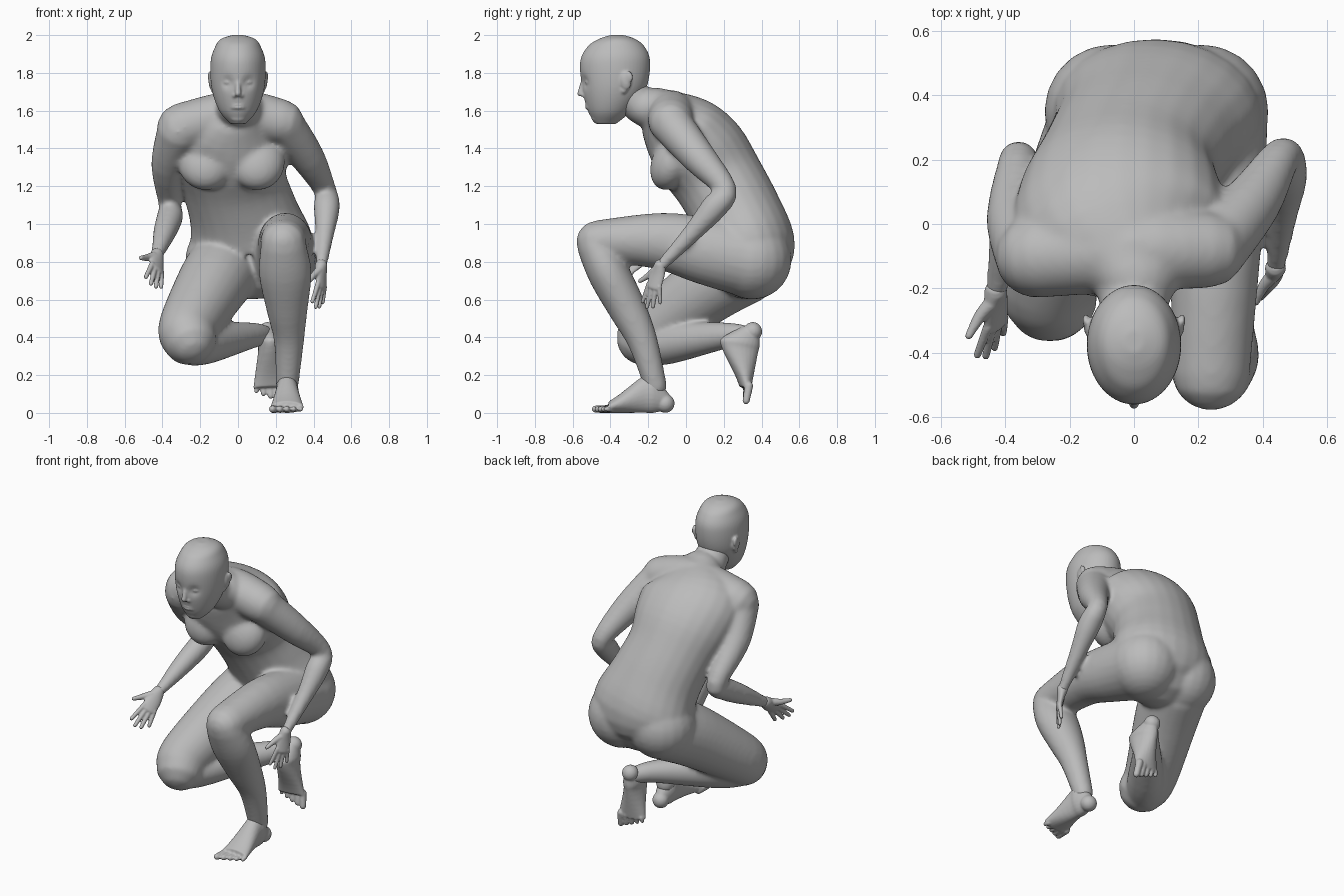
import bpy, bmesh, math
from mathutils import Vector, Matrix

old = bpy.data.objects.get("Cube")
if old:
    bpy.data.objects.remove(old, do_unlink=True)

GREY = (0.5, 0.5, 0.5, 1)
mat = bpy.data.materials.new("plain grey")
mat.use_nodes = True
mat.diffuse_color = GREY
mat.node_tree.nodes["Principled BSDF"].inputs["Base Color"].default_value = GREY


def smooth_path(keys, steps):
    """Catmull-Rom through (x, y, z, width, depth) keys."""
    keys = [Vector(key) for key in keys]
    keys = [keys[0]] + keys + [keys[-1]]
    path = []
    for before, start, end, after in zip(keys, keys[1:], keys[2:], keys[3:]):
        leave, arrive = (end - before) / 2, (after - start) / 2
        for i in range(steps):
            t = i / steps
            ease = t * t * (3 - 2 * t)
            path.append(start.lerp(end, ease) + leave * t * (1 - t) ** 2
                        - arrive * t * t * (1 - t))
    return path + [keys[-1]]


def tube(mesh, keys, ref=(1, 0, 0), axis=None, frame=Matrix(), sides=24, steps=4):
    """Loft of ellipses along a path, rounded off at both ends."""
    keys = [tuple(key) if len(key) == 5 else (*key, key[-1]) for key in keys]
    path = smooth_path(keys, steps)
    centres = [Vector(point[:3]) for point in path]
    rows = []
    for i, (centre, point) in enumerate(zip(centres, path)):
        ahead = centres[min(i + 1, len(path) - 1)]
        behind = centres[max(i - 1, 0)]
        along = Vector(axis) if axis else (ahead - behind).normalized()
        rows.append((centre, along, point[3], point[4]))
    if not axis:
        for end, sign in ((0, -1), (-1, 1)):
            centre, along, width, depth = rows[end]
            reach = along * sign * min(width, depth)
            caps = []
            for angle in (math.pi / 6, math.pi / 3, math.pi * 0.45):
                shrink = math.cos(angle)
                caps.append((centre + reach * math.sin(angle), along,
                             width * shrink, depth * shrink))
            rows = caps[::-1] + rows if end == 0 else rows + caps
    rings = []
    for centre, along, width, depth in rows:
        across = Vector(ref) - along * along.dot(Vector(ref))
        across.normalize()
        out = along.cross(across)
        ring = []
        for i in range(sides):
            turn = math.tau * i / sides
            spot = centre + across * width * math.cos(turn) + out * depth * math.sin(turn)
            ring.append(mesh.verts.new(frame @ spot))
        rings.append(ring)
    for lower, upper in zip(rings, rings[1:]):
        for i in range(sides):
            j = (i + 1) % sides
            mesh.faces.new((lower[i], lower[j], upper[j], upper[i]))
    mesh.faces.new(rings[0][::-1])
    mesh.faces.new(rings[-1])


def blob(mesh, centre, size, tilt=0):
    matrix = (Matrix.Translation(centre) @ Matrix.Rotation(tilt, 4, 'X')
              @ Matrix.Diagonal((*size, 1)))
    bmesh.ops.create_uvsphere(mesh, u_segments=20, v_segments=14, radius=1, matrix=matrix)


def finish(name, mesh, voxel, relax):
    """Fuse the overlapping pieces into one skin."""
    bmesh.ops.recalc_face_normals(mesh, faces=mesh.faces)
    data = bpy.data.meshes.new(name)
    mesh.to_mesh(data)
    mesh.free()
    data.materials.append(mat)
    part = bpy.data.objects.new(name, data)
    bpy.context.collection.objects.link(part)
    fuse = part.modifiers.new("fuse", 'REMESH')
    fuse.mode, fuse.voxel_size, fuse.use_smooth_shade = 'VOXEL', voxel, True
    smooth = part.modifiers.new("relax", 'SMOOTH')
    smooth.factor, smooth.iterations = 0.5, relax


# Torso, from pelvis to neck
body = bmesh.new()
tube(body, [(.07, .33, .8, .28, .2), (.07, .34, .88, .33, .24), (.03, .27, 1.05, .29, .24),
            (-.02, .18, 1.22, .28, .24), (-.04, .08, 1.37, .32, .25), (-.04, -.03, 1.49, .32, .22),
            (0, -.16, 1.6, .16, .13), (0, -.24, 1.63, .11, .1), (0, -.32, 1.71, .1)])
# Shoulder girdle, chest and buttocks
tube(body, [(-.3, -.1, 1.51, .13), (0, -.08, 1.58, .13), (.23, -.08, 1.54, .12)], ref=(0, 1, 0))
for x in (-.17, .1):
    blob(body, (x, -.07, 1.33), (.15, .11, .16), -.45)
for x in (-.07, .21):
    blob(body, (x, .35, .81), (.21, .21, .21))

# Arms
tube(body, [(.24, -.08, 1.53, .11), (.37, .07, 1.35, .09), (.46, .21, 1.18, .06),
            (.47, .15, 1.09, .07), (.46, .03, .95, .05), (.44, -.14, .77, .03)])
tube(body, [(-.31, -.11, 1.49, .12), (-.37, .02, 1.31, .09), (-.36, .2, 1.1, .06),
            (-.36, .13, 1.04, .07), (-.39, -.02, .95, .06), (-.43, -.22, .83, .03)])

# Raised leg: thigh, then shin
tube(body, [(.22, .3, .82, .2, .2), (.25, .1, .86, .16, .18), (.25, -.14, .91, .14, .15),
            (.24, -.47, .91, .12, .11)])
tube(body, [(.24, -.48, .89, .12, .1), (.25, -.41, .74, .14, .11), (.26, -.31, .55, .11, .1),
            (.27, -.23, .38, .08), (.26, -.16, .14, .06)])
# Kneeling leg: thigh, then shin
tube(body, [(-.07, .3, .77, .2), (-.14, .13, .67, .19), (-.26, -.15, .46, .16),
            (-.26, -.22, .4, .15)])
tube(body, [(-.25, -.2, .36, .11), (-.16, -.08, .37, .11), (.07, .21, .41, .07),
            (.15, .33, .41, .05)])
finish("body", body, .012, 14)


def frame_of(origin, width, length, size, flip):
    """Local axes for a hand or foot: x across, y towards the digits."""
    y = Vector(length).normalized()
    x = Vector(width)
    x = (x - y * x.dot(y)).normalized()
    turn = Matrix((x, y, x.cross(y) * flip)).transposed().to_4x4()
    return Matrix.Translation(origin) @ turn @ Matrix.Scale(size, 4)


# Hands: palm, four fingers and thumb
def hand(name, origin, width, length, size):
    mesh, frame = bmesh.new(), frame_of(origin, width, length, size, 1)
    tube(mesh, [(0, -.01, 0, .03), (0, .04, 0, .04, .02), (0, .1, 0, .04, .015)], frame=frame)
    for i, reach in enumerate((.08, .1, .09, .06)):
        x = .03 - .02 * i
        tube(mesh, [(x, .09, 0, .013), (x * 1.6, .1 + reach, -.02, .01)],
             frame=frame, sides=10)
    tube(mesh, [(.02, .02, 0, .02), (.05, .05, -.01, .016), (.09, .09, -.01, .01)],
         frame=frame, sides=12)
    finish(name, mesh, .005, 3)


hand("left_hand", (.44, -.14, .77), (-.5, -.8, .2), (0, -.3, -1), 1.1)
hand("right_hand", (-.43, -.22, .83), (-.6, -.1, .7), (0, -.8, -.6), 1.2)


# Feet: heel, instep, ball and five toes
def foot(name, origin, width, length, flip):
    mesh, frame = bmesh.new(), frame_of(origin, width, length, 1, flip)
    tube(mesh, [(0, .02, .06, .03, .04), (0, .1, .1, .06, .1), (0, .15, .1, .06, .1),
                (0, .28, .05, .08, .05), (0, .34, .03, .09, .03)], frame=frame, axis=(0, 1, 0))
    blob(mesh, frame @ Vector((0, .04, .05)), (.05, .05, .05))
    for i in range(5):
        x, radius = .07 - .034 * i, .023 - .002 * i
        tube(mesh, [(x, .33, .02, radius), (x * 1.1, .41 - .014 * i, .02, radius * .85)],
             frame=frame, sides=12)
    finish(name, mesh, .006, 5)


foot("left_foot", (.26, -.07, 0), (-1, 0, 0), (0, -1, 0), 1)
foot("right_foot", (.15, .41, .46), (1, .1, 0), (.05, -.2, -1), -1)

# Head: stacked ellipses from crown to chin, given as height, front, back, half width
head = bmesh.new()
profile = [(2, -.4, -.33, .03), (1.98, -.46, -.27, .09), (1.94, -.52, -.22, .12),
           (1.86, -.56, -.19, .145), (1.72, -.55, -.21, .14), (1.6, -.52, -.29, .1),
           (1.53, -.48, -.37, .04)]
tube(head, [(0, (front + back) / 2, z, half, (back - front) / 2)
            for z, front, back, half in profile], axis=(0, 0, -1), sides=48, steps=8)
# Eye sockets, pressed in around the eyes
for v in head.verts:
    for x in (-.05, .05):
        distance = (v.co - Vector((x, -.53, 1.75))).length
        v.co.y += .02 * math.exp(-(distance / .03) ** 2)
# Nose, lips and chin
tube(head, [(0, -.54, 1.77, .012), (0, -.56, 1.69, .016)], sides=12)
for z in (1.615, 1.63):
    blob(head, (0, -.515, z), (.04, .02, .008))
blob(head, (0, -.48, 1.56), (.04, .02, .02))
# Nostrils, eyelids and ears
for side in (-1, 1):
    blob(head, (side * .017, -.54, 1.68), (.013, .014, .01))
    blob(head, (side * .05, -.52, 1.75), (.024, .014, .012))
    blob(head, (side * .14, -.32, 1.76), (.016, .03, .05), .15)
    blob(head, (side * .15, -.3, 1.78), (.01, .02, .03), .15)
    blob(head, (side * .13, -.33, 1.71), (.012, .02, .02))
finish("head", head, .007, 3)
